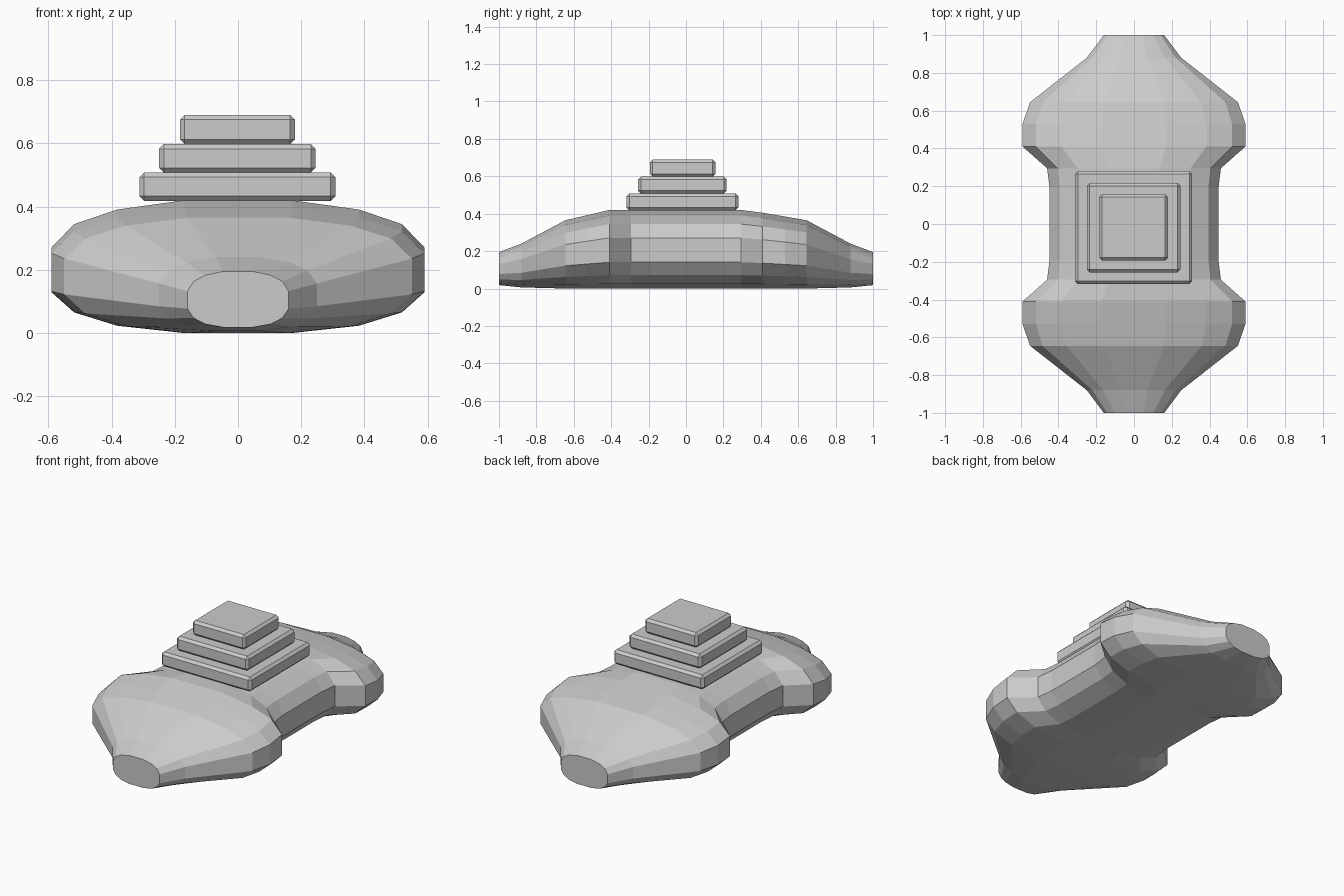
import bpy, bmesh

if "Cube" in bpy.data.objects:
    bpy.data.objects.remove(bpy.data.objects["Cube"])

# Right half of the body cross-section, normalised (half width, height)
HALF = [(0.29, 1), (0.65, 0.93), (0.88, 0.82), (1, 0.645),
        (1, 0.335), (0.88, 0.17), (0.65, 0.06), (0.29, 0)]
RING = HALF + [(-x, z) for x, z in reversed(HALF)]

# Body stations: y, half width, bottom, top
STATIONS = [
    (-1.00, 0.16, 0.018, 0.195), (-0.88, 0.25, 0.006, 0.24),
    (-0.645, 0.55, 0.0, 0.365), (-0.53, 0.59, 0.0, 0.392),
    (-0.41, 0.59, 0.0, 0.42), (-0.295, 0.46, 0.0, 0.42),
    (-0.19, 0.447, 0.0, 0.42), (0.19, 0.447, 0.0, 0.42),
    (0.295, 0.46, 0.0, 0.42), (0.41, 0.59, 0.0, 0.405),
    (0.53, 0.59, 0.0, 0.385), (0.645, 0.55, 0.0, 0.365),
    (0.88, 0.25, 0.006, 0.24), (1.00, 0.16, 0.018, 0.195),
]


def finish(bm, name):
    bmesh.ops.recalc_face_normals(bm, faces=bm.faces)
    mesh = bpy.data.meshes.new(name)
    bm.to_mesh(mesh)
    bm.free()
    obj = bpy.data.objects.new(name, mesh)
    bpy.context.collection.objects.link(obj)
    return obj


def loft(name):
    bm = bmesh.new()
    rings = [[bm.verts.new((x * w, y, lo + z * (hi - lo))) for x, z in RING]
             for y, w, lo, hi in STATIONS]
    n = len(RING)
    for a, b in zip(rings, rings[1:]):
        for i in range(n):
            j = (i + 1) % n
            bm.faces.new((a[i], a[j], b[j], b[i]))
    bm.faces.new(rings[0])
    bm.faces.new(rings[-1])
    return finish(bm, name)


def tier(name, x0, x1, y0, y1, z0, z1):
    bm = bmesh.new()
    bmesh.ops.create_cube(bm, size=1)
    for v in bm.verts:
        v.co = (x1 if v.co.x > 0 else x0,
                y1 if v.co.y > 0 else y0,
                z1 if v.co.z > 0 else z0)
    bmesh.ops.bevel(bm, geom=bm.edges[:], offset=0.015, segments=1,
                    affect='EDGES')
    return finish(bm, name)


# Waisted body
loft("body")

# Stepped stack on top
tier("lower_step", -0.312, 0.308, -0.318, 0.28, 0.418, 0.508)
tier("middle_step", -0.25, 0.246, -0.256, 0.217, 0.508, 0.598)
tier("upper_step", -0.184, 0.18, -0.193, 0.157, 0.598, 0.69)
